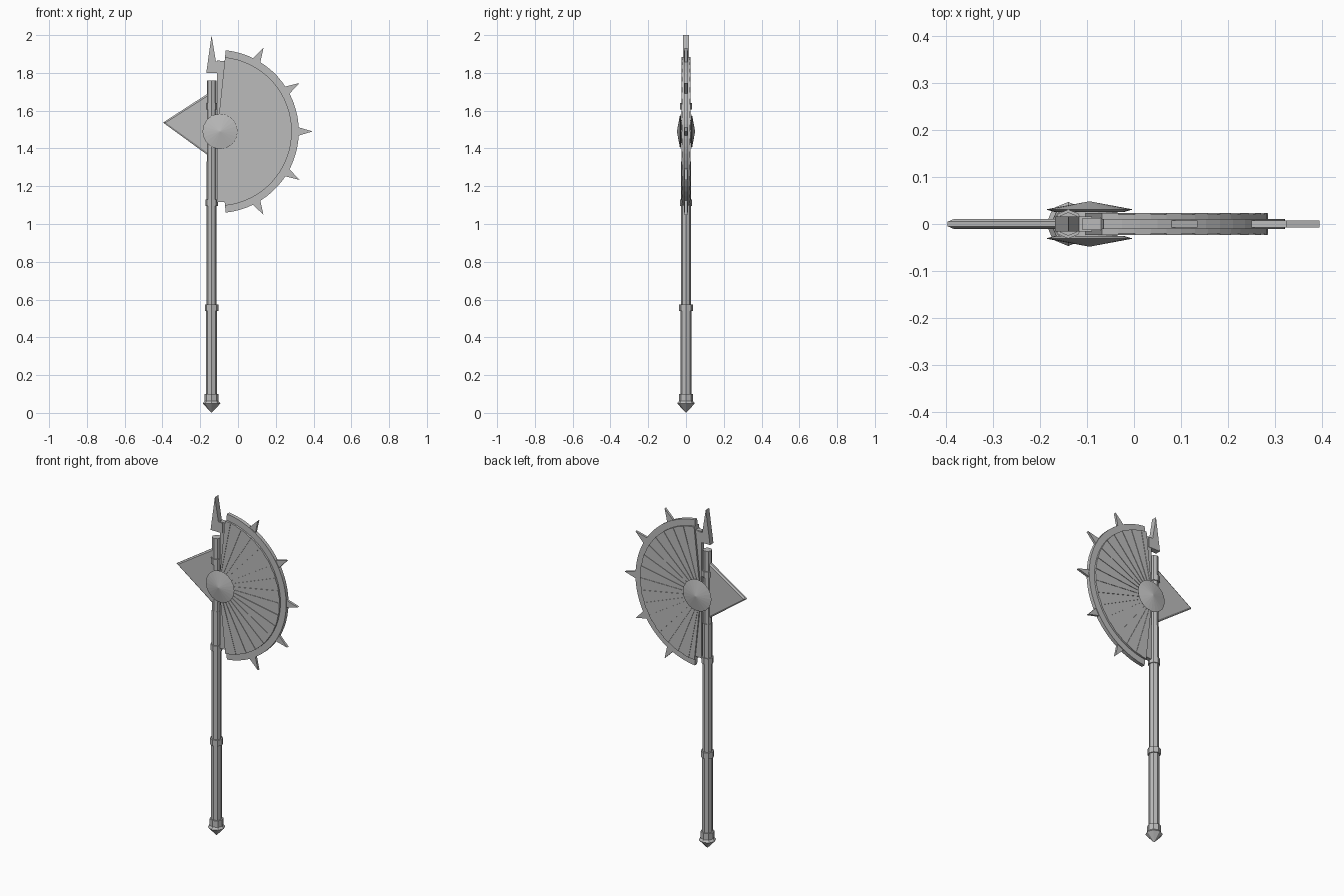
import bpy, bmesh
from math import sin, cos, pi, radians
from mathutils import Vector

cube = bpy.data.objects.get("Cube")
if cube:
    bpy.data.objects.remove(cube, do_unlink=True)

steel = bpy.data.materials.new("grey_steel")
steel.use_nodes = True
GREY = (0.5, 0.5, 0.5, 1)
steel.diffuse_color = GREY
steel.node_tree.nodes["Principled BSDF"].inputs["Base Color"].default_value = GREY

SHAFT_X = -0.14
HUB = Vector((-0.11, 0, 1.49))      # centre of the fan blade


def finish(name, bm):
    bmesh.ops.remove_doubles(bm, verts=bm.verts, dist=1e-5)
    bmesh.ops.recalc_face_normals(bm, faces=bm.faces)
    mesh = bpy.data.meshes.new(name)
    bm.to_mesh(mesh)
    bm.free()
    mesh.materials.append(steel)
    obj = bpy.data.objects.new(name, mesh)
    bpy.context.collection.objects.link(obj)
    return obj


def add_loft(bm, layers):
    """Join matching outlines (x, z) placed at successive depths y."""
    rings = [[bm.verts.new((x, y, z)) for x, z in pts] for y, pts in layers]
    for a, b in zip(rings, rings[1:]):
        for i in range(len(a)):
            j = (i + 1) % len(a)
            bm.faces.new((a[i], a[j], b[j], b[i]))
    bm.faces.new(rings[0])
    bm.faces.new(rings[-1])


def plate(name, pts, half):
    bm = bmesh.new()
    add_loft(bm, [(-half, pts), (half, pts)])
    return finish(name, bm)


def lathe(name, profile, sides=8):
    """Turn a profile of (radius, z) around the shaft axis."""
    bm = bmesh.new()
    verts = [bm.verts.new((SHAFT_X + r, 0, z)) for r, z in profile]
    edges = [bm.edges.new(pair) for pair in zip(verts, verts[1:])]
    bmesh.ops.spin(bm, geom=verts + edges, cent=(SHAFT_X, 0, 0),
                   axis=(0, 0, 1), angle=2 * pi, steps=sides)
    return finish(name, bm)


def tube(name, r, z0, z1):
    return lathe(name, [(0, z0), (r, z0), (r, z1), (0, z1)])


def polar(r, deg):
    a = radians(deg)
    return HUB.x + r * cos(a), HUB.z + r * sin(a)


def arc(r, a0, a1, n):
    return [polar(r, a0 + (a1 - a0) * i / n) for i in range(n + 1)]


# Handle
lathe("pommel", [(0, 0), (0.047, 0.05), (0.036, 0.063), (0, 0.063)])
tube("pommel_collar", 0.037, 0.062, 0.1)
tube("grip", 0.029, 0.1, 0.54)
tube("grip_ring", 0.036, 0.54, 0.575)
tube("shaft", 0.027, 0.575, 1.33)
tube("upper_shaft", 0.025, 1.33, 1.76)
tube("lower_blade_ring", 0.033, 1.095, 1.13)
tube("upper_blade_ring", 0.031, 1.605, 1.64)

# Fan blade: thin core, stepped wedges and narrow outer rim
plate("blade_core", arc(0.375, -90, 90, 32), 0.013)
START, COUNT = 84, 32
step = 2 * START / COUNT
bm = bmesh.new()
for i in range(COUNT):
    a = -START + i * step
    wedge = [polar(0, 0), polar(0.395, a), polar(0.395, a + step)]
    half = 0.023 if i % 2 else 0.0205
    add_loft(bm, [(-half, wedge), (half, wedge)])
finish("fan_wedges", bm)
plate("blade_rim", arc(0.432, -START, START, COUNT) + arc(0.38, START, -START, COUNT), 0.011)

# Spikes around the rim
for i in range(-2, 3):
    a = i * 30.5
    plate("rim_spike", [polar(0.41, a - 4), polar(0.505, a), polar(0.41, a + 4)], 0.007)

# Top spike joined to the blade
plate("top_spike", [(-0.168, 1.8), (SHAFT_X, 2), (-0.117, 1.86), (-0.09, 1.86),
                    (-0.09, 1.8)], 0.016)

# Bevelled back blade
outer = [(-0.397, 1.537), (-0.14, 1.703), (-0.14, 1.35)]
inner = [(-0.383, 1.537), (-0.14, 1.692), (-0.14, 1.362)]
bm = bmesh.new()
add_loft(bm, [(-0.011, inner), (-0.005, outer), (0.005, outer), (0.011, inner)])
finish("back_blade", bm)

# Conical bosses on both faces, with a hub between them
def circle(r, n=20):
    return [(-0.095 + r * cos(2 * pi * i / n), HUB.z + r * sin(2 * pi * i / n))
            for i in range(n)]


for side, name in ((-1, "front_boss"), (1, "back_boss")):
    bm = bmesh.new()
    add_loft(bm, [(side * 0.026, circle(0.075)), (side * 0.031, circle(0.093)),
                  (side * 0.048, circle(0.002))])
    finish(name, bm)
plate("hub", circle(0.06), 0.028)
